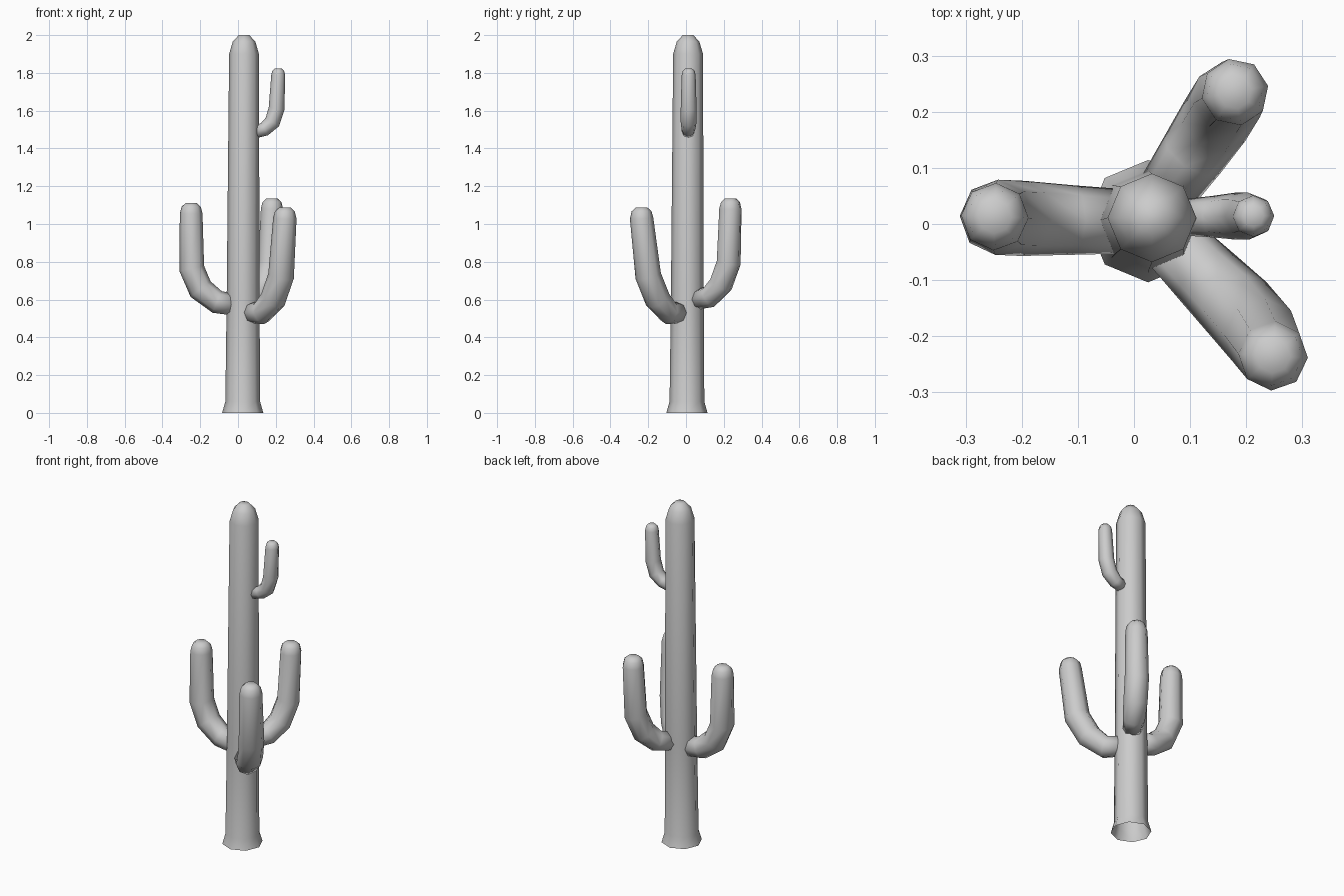
import bpy, bmesh, math
from mathutils import Vector

if "Cube" in bpy.data.objects:
    bpy.data.objects.remove(bpy.data.objects["Cube"])

SIDES = 8

def tube(name, stations, side, base_cap):
    """Loft octagonal rings through (x, y, z, radius) stations, capped at the tip."""
    bm = bmesh.new()
    pts = [Vector(s[:3]) for s in stations]
    rings = []
    for i, (p, s) in enumerate(zip(pts, stations)):
        before = (p - pts[i - 1]).normalized() if i else Vector()
        after = (pts[i + 1] - p).normalized() if i < len(pts) - 1 else Vector()
        t = (before + after).normalized()
        u = (side - t * side.dot(t)).normalized()
        v = t.cross(u)
        rings.append([bm.verts.new(p + s[3] * (u * math.cos(a) + v * math.sin(a)))
                      for a in (k * math.tau / SIDES for k in range(SIDES))])
    for a, b in zip(rings, rings[1:]):
        for k in range(SIDES):
            n = (k + 1) % SIDES
            bm.faces.new((a[k], a[n], b[n], b[k]))
    bm.faces.new(rings[-1])
    if base_cap:
        bm.faces.new(rings[0][::-1])
    bmesh.ops.recalc_face_normals(bm, faces=bm.faces)
    mesh = bpy.data.meshes.new(name)
    bm.to_mesh(mesh)
    bm.free()
    obj = bpy.data.objects.new(name, mesh)
    bpy.context.collection.objects.link(obj)
    for f in mesh.polygons:
        f.use_smooth = True
    return obj

def arm(name, path):
    """Arm path plus a rounded tip; the side axis is square to its outward direction."""
    x, y, z, r = path[-1]
    path = path + [(x, y, z + 0.6 * r, r * 0.85), (x, y, z + 0.92 * r, r * 0.5)]
    out = Vector((x - path[0][0], y - path[0][1], 0))
    tube(name, path, out.cross(Vector((0, 0, 1))).normalized(), True)

# Trunk: flared open foot, slight taper, domed top
tube("trunk", [(0.025, 0.005, 0, 0.109), (0.025, 0.005, 0.06, 0.092),
               (0.027, 0.007, 0.6, 0.087), (0.032, 0.011, 1.9, 0.079),
               (0.032, 0.011, 1.965, 0.06), (0.032, 0.011, 2.0, 0.028)],
     Vector((1, 0, 0)), False)

# Three large lower arms
arm("left_arm", [(-0.03, 0.005, 0.575, 0.058), (-0.11, 0.007, 0.587, 0.062),
                 (-0.198, 0.01, 0.655, 0.067), (-0.245, 0.012, 0.765, 0.067),
                 (-0.248, 0.013, 1.055, 0.06)])
arm("front_arm", [(0.06, -0.025, 0.53, 0.056), (0.125, -0.09, 0.53, 0.063),
                  (0.185, -0.15, 0.6, 0.069), (0.228, -0.2, 0.725, 0.069),
                  (0.248, -0.235, 1.03, 0.062)])
arm("back_arm", [(0.06, 0.06, 0.6, 0.053), (0.105, 0.125, 0.615, 0.06),
                 (0.145, 0.185, 0.68, 0.065), (0.17, 0.226, 0.795, 0.065),
                 (0.18, 0.235, 1.08, 0.06)])

# Small upper arm
arm("upper_arm", [(0.095, 0.012, 1.488, 0.033), (0.14, 0.013, 1.502, 0.037),
                  (0.182, 0.014, 1.54, 0.042), (0.204, 0.014, 1.61, 0.042),
                  (0.213, 0.014, 1.788, 0.037)])
